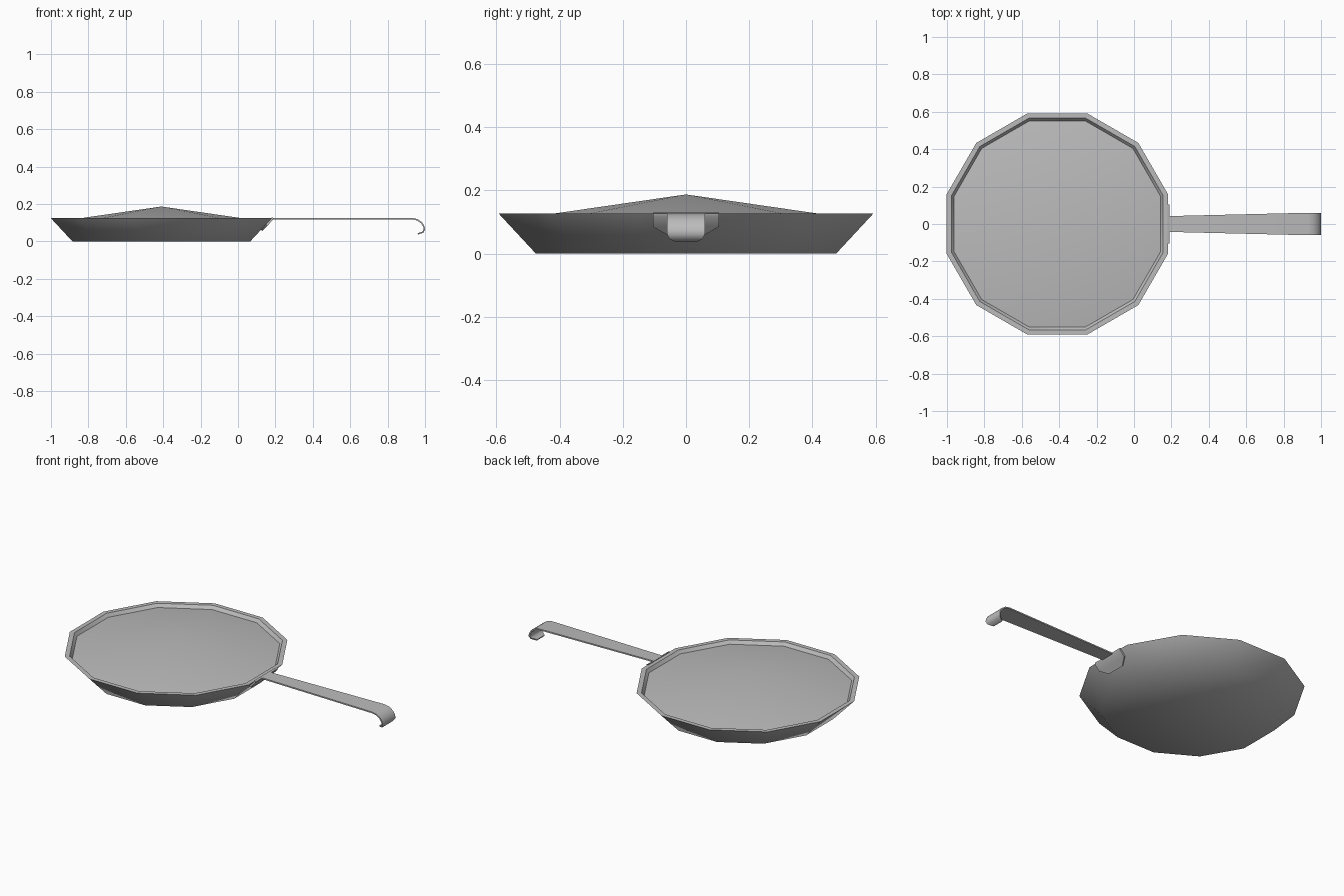
import bpy, bmesh, math
from mathutils import Vector

cube = bpy.data.objects.get("Cube")
if cube:
    bpy.data.objects.remove(cube, do_unlink=True)

SIDES = 12
CENTRE_X = -0.41

metal = bpy.data.materials.new("grey_metal")
metal.use_nodes = True
grey = (0.5, 0.5, 0.5, 1)
metal.diffuse_color = grey
metal.node_tree.nodes["Principled BSDF"].inputs["Base Color"].default_value = grey


def finish(name, bm):
    bmesh.ops.recalc_face_normals(bm, faces=bm.faces)
    mesh = bpy.data.meshes.new(name)
    bm.to_mesh(mesh)
    bm.free()
    mesh.materials.append(metal)
    obj = bpy.data.objects.new(name, mesh)
    bpy.context.collection.objects.link(obj)
    bpy.ops.object.select_all(action='DESELECT')
    obj.select_set(True)
    bpy.context.view_layer.objects.active = obj
    bpy.ops.object.shade_smooth_by_angle(angle=math.radians(50))
    return obj


def turned(name, profile):
    """Twelve-sided lathe; profile is (flat-to-centre distance, height)."""
    bm = bmesh.new()
    rings = []
    for dist, z in profile:
        if dist == 0:
            rings.append([bm.verts.new((CENTRE_X, 0, z))] * SIDES)
            continue
        r = dist / math.cos(math.pi / SIDES)
        angles = [2 * math.pi * (i + 0.5) / SIDES for i in range(SIDES)]
        rings.append([bm.verts.new((CENTRE_X + r * math.cos(a), r * math.sin(a), z))
                      for a in angles])
    for low, high in zip(rings, rings[1:]):
        for i in range(SIDES):
            j = (i + 1) % SIDES
            corners = dict.fromkeys((low[i], low[j], high[j], high[i]))
            bm.faces.new(list(corners))
    return finish(name, bm)


def strip(name, path, thickness):
    """Sheet-metal strip; path is (x, z, half width) along its outer face."""
    bm = bmesh.new()
    pts = [Vector((x, 0, z)) for x, z, w in path]
    loops = []
    for i, p in enumerate(pts):
        t = (pts[min(i + 1, len(pts) - 1)] - pts[max(i - 1, 0)]).normalized()
        inner = p + Vector((t.z, 0, -t.x)) * thickness
        w = path[i][2]
        loops.append([bm.verts.new((q.x, side * w, q.z))
                      for q, side in ((p, -1), (p, 1), (inner, 1), (inner, -1))])
    for a, b in zip(loops, loops[1:]):
        for k in range(4):
            n = (k + 1) % 4
            bm.faces.new((a[k], a[n], b[n], b[k]))
    bm.faces.new(loops[0])
    bm.faces.new(loops[-1])
    return finish(name, bm)


# Flared pan with a flat rim and a short inner wall
turned("pan_body", [(0, 0), (0.475, 0), (0.592, 0.126), (0.566, 0.126), (0.552, 0.107)])

# Shallow cone filling the pan
turned("domed_cover", [(0.552, 0.107), (0, 0.187)])

# Tapered handle ending in a rounded hook
strip("handle", [(0.175, 0.126, 0.042), (0.93, 0.126, 0.06), (0.96, 0.12, 0.06),
                 (0.985, 0.102, 0.06), (0.998, 0.08, 0.06), (1.0, 0.062, 0.06),
                 (0.99, 0.046, 0.052), (0.963, 0.037, 0.035)], 0.008)

# Mounting plate against the pan wall
strip("handle_bracket", [(0.19, 0.126, 0.105), (0.187, 0.116, 0.105),
                         (0.158, 0.085, 0.105), (0.13, 0.057, 0.055)], 0.012)
